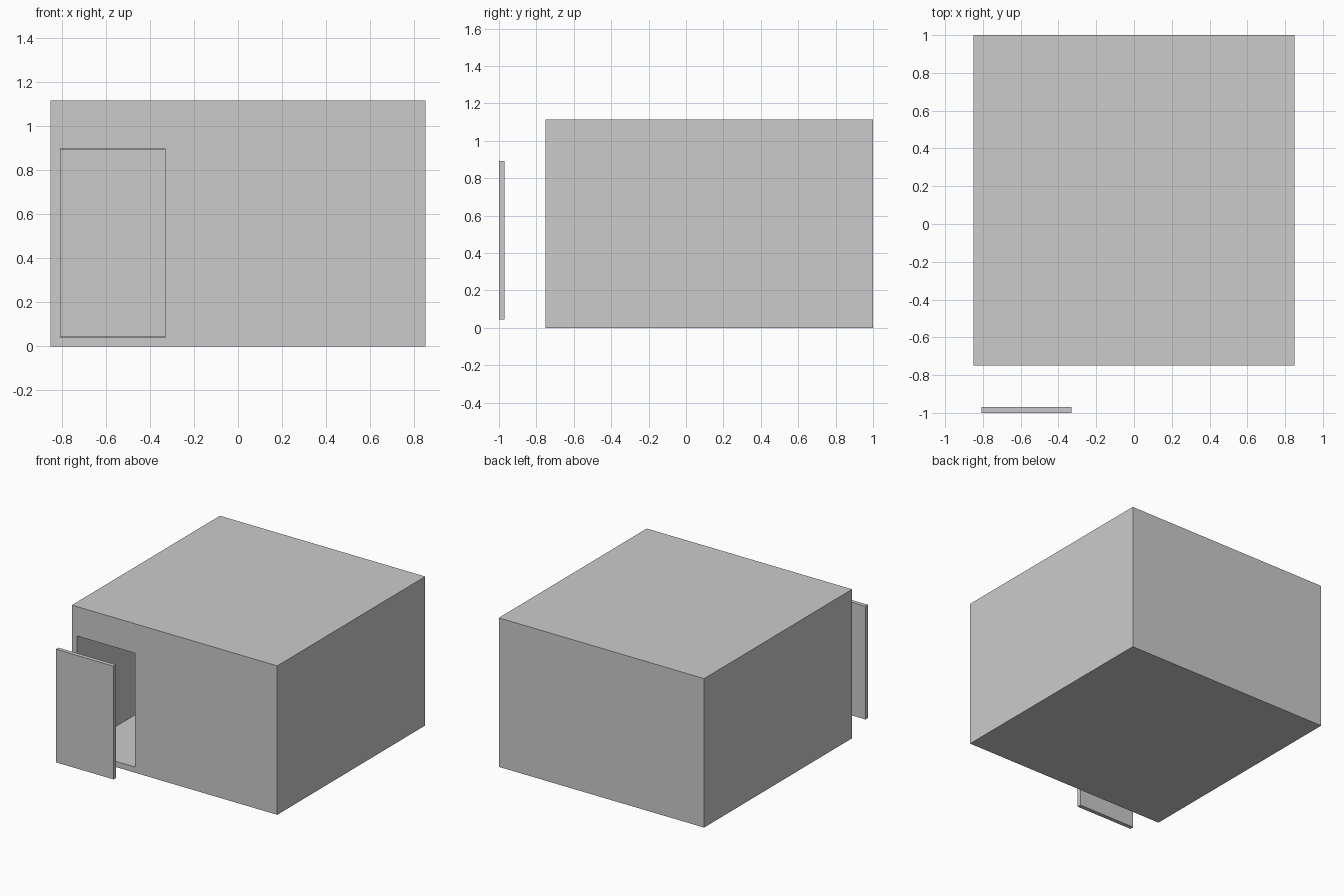
import bpy

if "Cube" in bpy.data.objects:
    bpy.data.objects.remove(bpy.data.objects["Cube"])


def box(name, lo, hi):
    """Axis-aligned box from its two opposite corners."""
    bpy.ops.mesh.primitive_cube_add(size=1)
    ob = bpy.context.object
    ob.name = name
    for v in ob.data.vertices:
        v.co = [(a + b) / 2 + c * (b - a) for a, b, c in zip(lo, hi, v.co)]
    return ob


def cut(target, cutter):
    """Subtract a hidden cutter from the target."""
    cutter.hide_render = True
    cutter.display_type = 'WIRE'
    mod = target.modifiers.new(cutter.name, 'BOOLEAN')
    mod.operation = 'DIFFERENCE'
    mod.solver = 'EXACT'
    mod.object = cutter


W, FRONT, BACK, H = 0.85, -0.75, 1.0, 1.115   # outer size
T = 0.042                                    # wall thickness

# hollow body with a doorway low on the left of its front wall
body = box("room_shell", (-W, FRONT, 0), (W, BACK, H))
cut(body, box("room_cavity_cutter", (-W + T, FRONT + T, T), (W - T, BACK - T, H - T)))
cut(body, box("doorway_cutter", (-0.807, FRONT - 0.1, 0.043), (-0.329, FRONT + 0.1, 0.895)))

# loose door panel floating in front of the doorway
box("door_panel", (-0.807, -1.0, 0.045), (-0.33, -0.97, 0.892))
